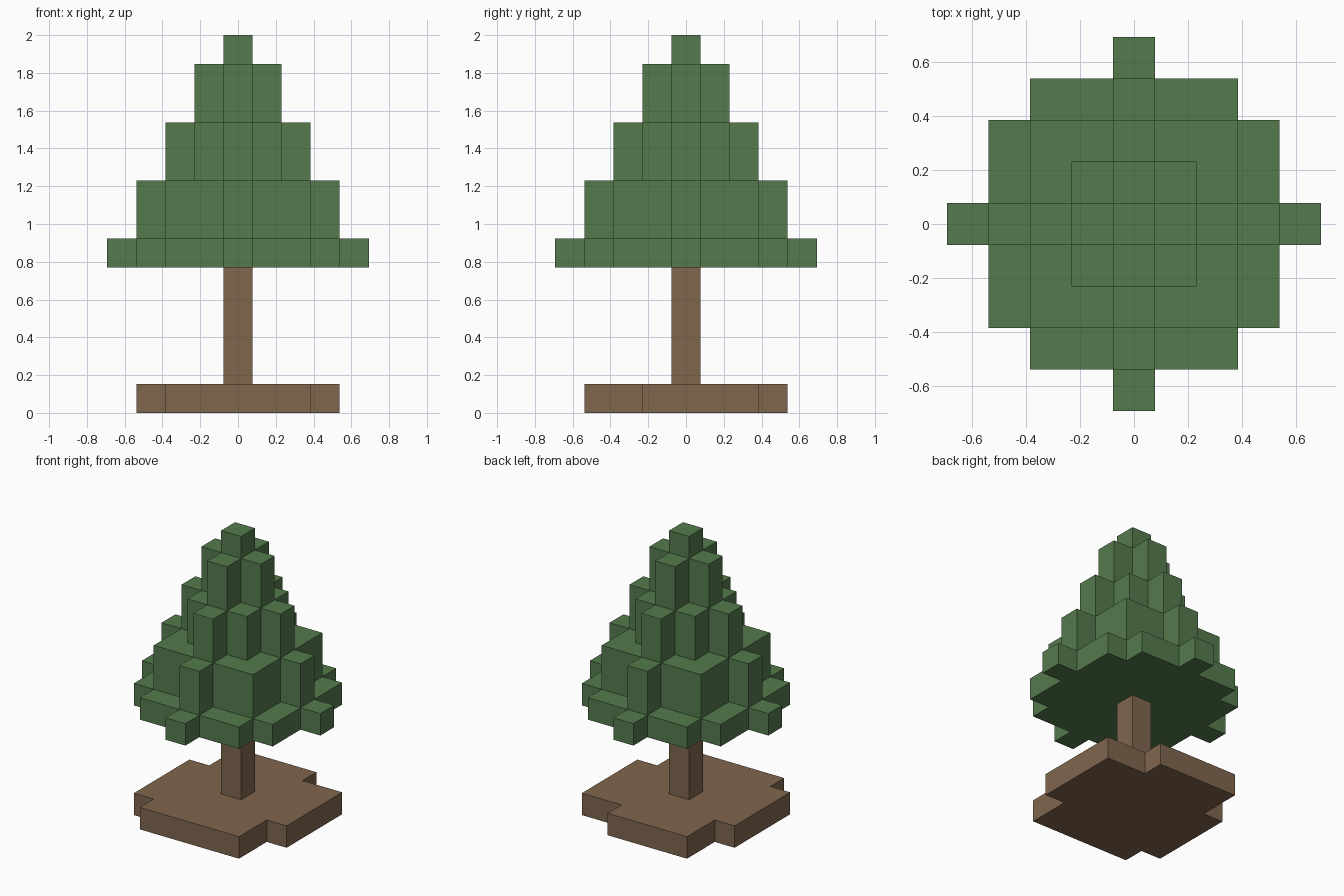
import bpy
import bmesh
import math

U = 2 / 13  # size of one block; the tree is 13 blocks tall

if "Cube" in bpy.data.objects:
    bpy.data.objects.remove(bpy.data.objects["Cube"], do_unlink=True)


def material(name, rgb):
    mat = bpy.data.materials.new(name)
    mat.use_nodes = True
    mat.diffuse_color = (*rgb, 1)
    mat.node_tree.nodes["Principled BSDF"].inputs["Base Color"].default_value = (*rgb, 1)
    return mat


def slab(name, cells, bottom, height, mat):
    """Extrude a flat pattern of grid cells into one clean solid."""
    bm = bmesh.new()
    for x, y in cells:
        corners = ((-.5, -.5), (.5, -.5), (.5, .5), (-.5, .5))
        bm.faces.new([bm.verts.new(((x + a) * U, (y + b) * U, bottom * U))
                      for a, b in corners])
    bmesh.ops.remove_doubles(bm, verts=bm.verts[:], dist=U / 100)
    bmesh.ops.dissolve_limit(bm, angle_limit=math.radians(1),
                             verts=bm.verts[:], edges=bm.edges[:])
    new = bmesh.ops.extrude_face_region(bm, geom=bm.faces[:], use_keep_orig=True)["geom"]
    bmesh.ops.translate(bm, vec=(0, 0, height * U),
                        verts=[v for v in new if isinstance(v, bmesh.types.BMVert)])
    bmesh.ops.recalc_face_normals(bm, faces=bm.faces[:])
    mesh = bpy.data.meshes.new(name)
    bm.to_mesh(mesh)
    bm.free()
    mesh.materials.append(mat)
    obj = bpy.data.objects.new(name, mesh)
    bpy.context.collection.objects.link(obj)
    return obj


def square(r):
    return {(x, y) for x in range(-r, r + 1) for y in range(-r, r + 1)}


def tabs(r):
    """Single blocks sticking out in the middle of each side."""
    return {(r, 0), (-r, 0), (0, r), (0, -r)}


green = material("leaf green", (0.091, 0.195, 0.074))
brown = material("bark brown", (0.216, 0.133, 0.076))

# Ground slab: clipped corners plus three extra notches
corners = {(x, y) for x in (-3, 3) for y in (-3, 3)}
notches = {(2, 3), (3, -2), (-3, 2)}
slab("ground_base", square(3) - corners - notches, 0, 1, brown)

# Trunk
slab("trunk", square(0), 1, 4, brown)

# Foliage tiers from the bottom up
slab("foliage_skirt", (square(3) - corners) | tabs(4), 5, 1, green)
slab("foliage_lower", square(2) | tabs(3), 6, 2, green)
slab("foliage_middle", square(1) | tabs(2), 8, 2, green)
slab("foliage_upper", square(0) | tabs(1), 10, 2, green)
slab("foliage_tip", square(0), 12, 1, green)
